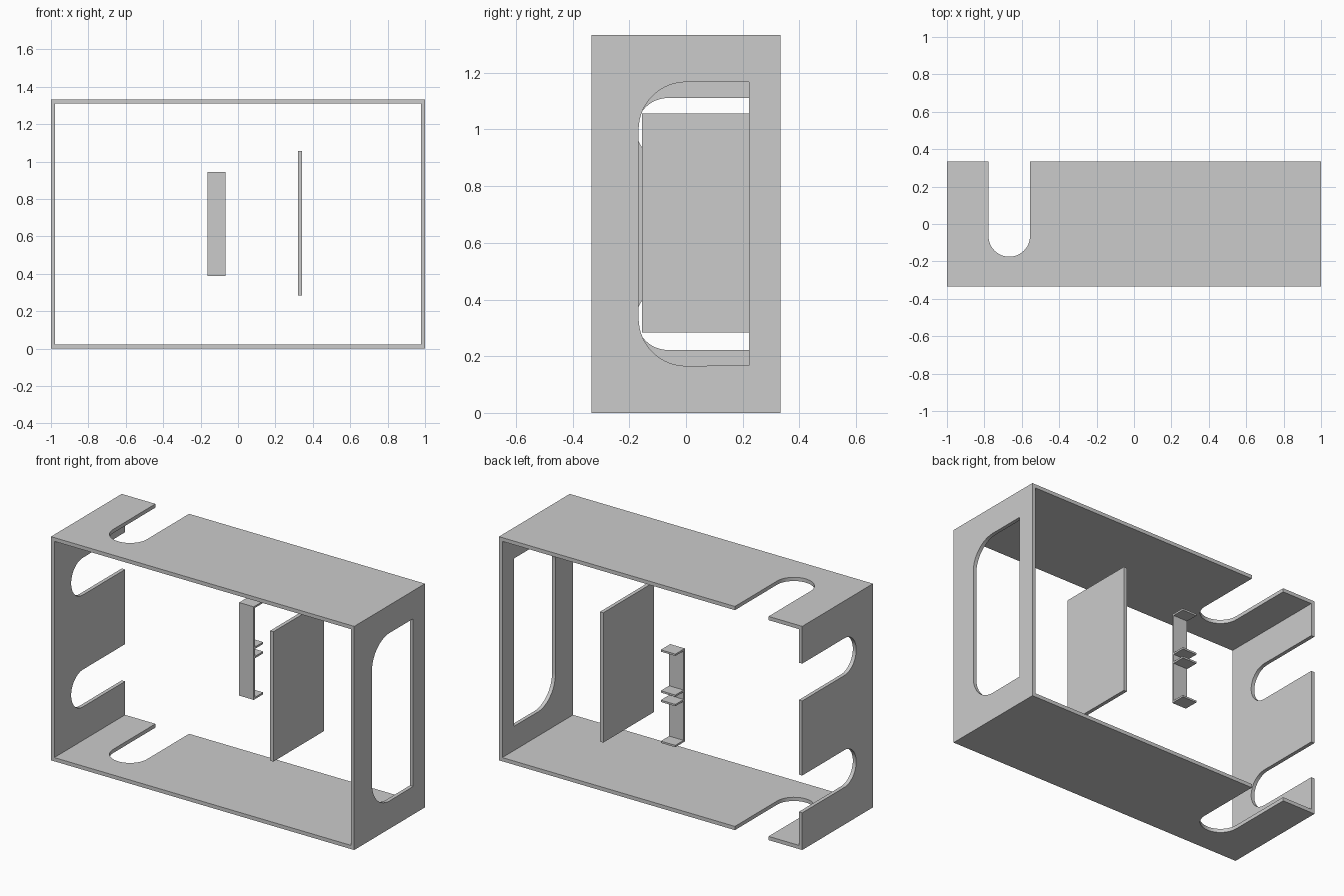
import bpy, bmesh
from math import sin, cos, radians
from mathutils import Vector

if "Cube" in bpy.data.objects:
    bpy.data.objects.remove(bpy.data.objects["Cube"])

T = 0.0222          # wall thickness
W, D, H = 1.0, 0.3333, 1.3333


def arc(cu, cv, r, a0, a1, n=24):
    """Points of an arc in 2D, angles in degrees."""
    return [(cu + r * cos(radians(a0 + (a1 - a0) * i / n)),
             cv + r * sin(radians(a0 + (a1 - a0) * i / n))) for i in range(n + 1)]


def prism(name, outline, axis, lo, hi):
    """Extrude a 2D outline along x (outline = y,z), y (x,z) or z (x,y)."""
    place = {"x": lambda u, v: (lo, u, v),
             "y": lambda u, v: (u, lo, v),
             "z": lambda u, v: (u, v, lo)}[axis]
    bm = bmesh.new()
    face = bm.faces.new([bm.verts.new(place(u, v)) for u, v in outline])
    ext = bmesh.ops.extrude_face_region(bm, geom=[face])
    step = Vector([hi - lo if a == axis else 0 for a in "xyz"])
    bmesh.ops.translate(bm, vec=step,
                        verts=[g for g in ext["geom"] if isinstance(g, bmesh.types.BMVert)])
    bmesh.ops.recalc_face_normals(bm, faces=bm.faces)
    me = bpy.data.meshes.new(name)
    bm.to_mesh(me)
    bm.free()
    ob = bpy.data.objects.new(name, me)
    bpy.context.collection.objects.link(ob)
    return ob


def rect(u0, u1, v0, v1):
    return [(u0, v0), (u1, v0), (u1, v1), (u0, v1)]


def cut(target, cutter):
    """Subtract the cutter, then remove it."""
    cutter.hide_render = True
    mod = target.modifiers.new("cut", "BOOLEAN")
    mod.operation, mod.solver, mod.object = "DIFFERENCE", "EXACT", cutter
    with bpy.context.temp_override(object=target, active_object=target):
        bpy.ops.object.modifier_apply(modifier=mod.name)
    bpy.data.objects.remove(cutter)


# Outer case: a box open at the front and back
case = prism("case", rect(-W, W, 0, H), "y", -D, D)
cut(case, prism("inside_cutter", rect(-W + T, W - T, T, H - T), "y", -1, 1))

# Round-ended slot through top and bottom, open at the back
R, END = 0.111, -0.064
slot = arc(-0.667, END, R, 180, 360) + [(-0.667 + R, 0.5), (-0.667 - R, 0.5)]
cut(case, prism("top_slot_cutter", slot, "z", -0.5, 2))

# Two round-ended slots in the left wall
for z in (0.333, 1.0):
    slot = arc(END, z, R, 90, 270) + [(0.5, z - R), (0.5, z + R)]
    cut(case, prism("side_slot_cutter", slot, "x", -1.2, -0.9))

# Large window in the right wall, rounded towards the front
r = 0.167
window = ([(0.222, 1.167)] + arc(0, 1.0, r, 90, 180)
          + arc(0, 0.333, r, 180, 270) + [(0.222, 0.167)])
cut(case, prism("window_cutter", window, "x", 0.9, 1.2))

# Inner divider panel
prism("divider_panel", rect(-0.155, 0.322, 0.283, 1.057), "x", 0.32, 0.342)

# Small bracket: one comb-shaped profile, an upright plate with four flanges
y0, y1, y2, t = 0.244, 0.255, 0.333, 0.011
comb = [(y0, 0.944), (y0, 0.389)]
for z in (0.389, 0.633, 0.689, 0.933):
    if z > 0.389:
        comb.append((y1, z))
    comb += [(y2, z), (y2, z + t)]
    if z < 0.933:
        comb.append((y1, z + t))
prism("bracket", comb, "x", -0.163, -0.067)

# Smooth the rounded cut-outs, keep edges sharp
bpy.ops.object.select_all(action="DESELECT")
case.select_set(True)
bpy.context.view_layer.objects.active = case
bpy.ops.object.shade_smooth_by_angle(angle=radians(30))
